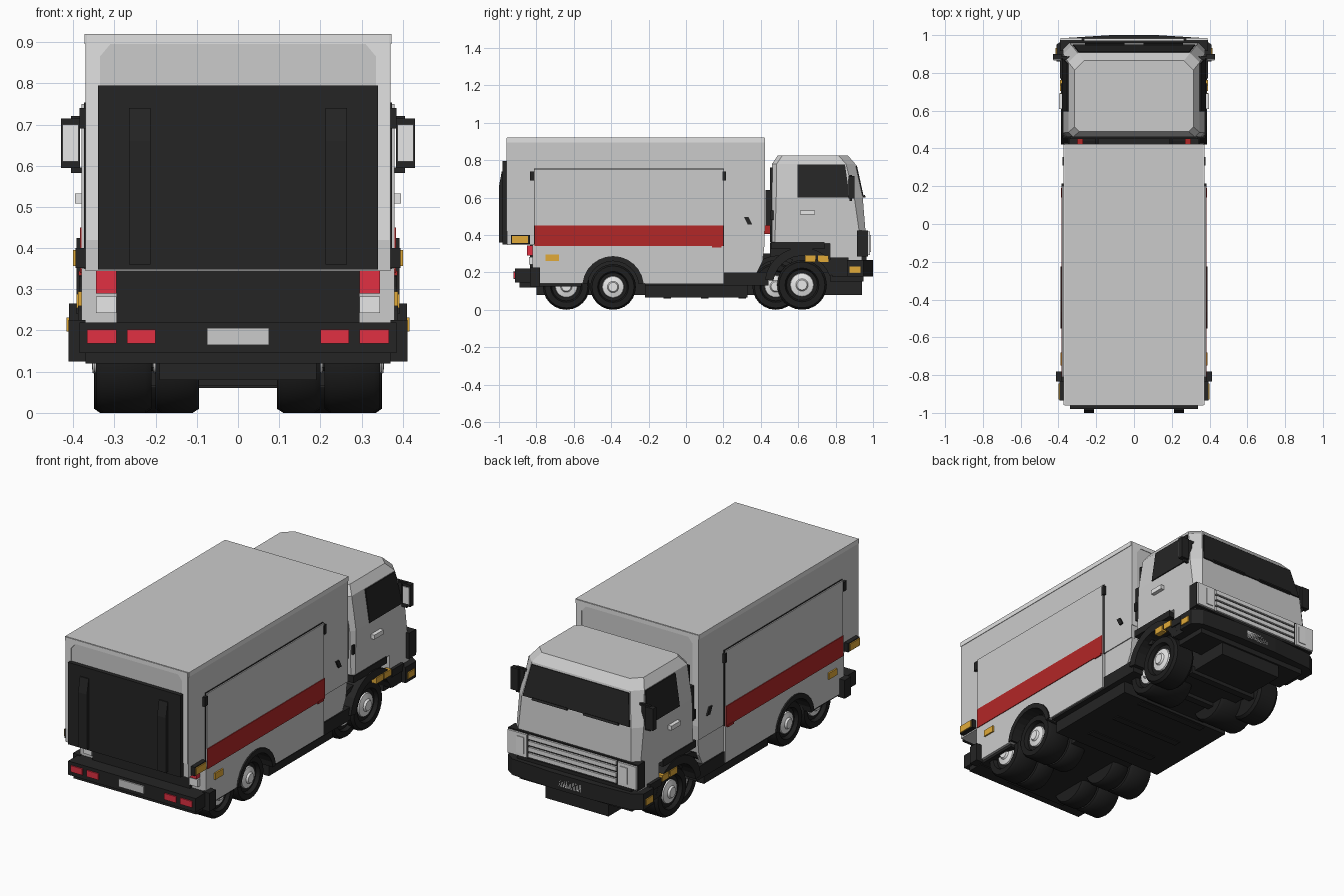
import bpy, bmesh, math
from mathutils import Vector

cube = bpy.data.objects.get("Cube")
if cube:
    bpy.data.objects.remove(cube)


def material(name, r, g, b):
    m = bpy.data.materials.new(name)
    m.use_nodes = True
    m.diffuse_color = (r, g, b, 1)
    m.node_tree.nodes["Principled BSDF"].inputs["Base Color"].default_value = (r, g, b, 1)
    return m


GREY = material("body grey", .6, .6, .6)
LIGHT = material("trim light grey", .76, .76, .76)
WHITE = material("lamp white", .9, .9, .9)
BLACK = material("trim black", .018, .018, .018)
TYRE = material("tyre black", .013, .013, .013)
STRIPE = material("stripe red", .45, .02, .02)
LAMP = material("lamp red", .75, .03, .055)
AMBER = material("lamp amber", .75, .4, .04)


def finish(name, bm, mat):
    bmesh.ops.recalc_face_normals(bm, faces=bm.faces)
    mesh = bpy.data.meshes.new(name)
    bm.to_mesh(mesh)
    bm.free()
    mesh.materials.append(mat)
    obj = bpy.data.objects.new(name, mesh)
    bpy.context.collection.objects.link(obj)
    return obj


def loft(name, rings, mat):
    """Skin a list of equal-length closed rings and cap both ends."""
    bm = bmesh.new()
    vs = [[bm.verts.new(p) for p in ring] for ring in rings]
    n = len(vs[0])
    for a, b in zip(vs, vs[1:]):
        for i in range(n):
            j = (i + 1) % n
            bm.faces.new((a[i], a[j], b[j], b[i]))
    bm.faces.new(vs[0])
    bm.faces.new(vs[-1])
    return finish(name, bm, mat)


def box(name, x, y, z, mat):
    ring = [(x[0], y[0]), (x[1], y[0]), (x[1], y[1]), (x[0], y[1])]
    return loft(name, [[(a, b, h) for a, b in ring] for h in z], mat)


def side_profile(name, pts, x, mat):
    return loft(name, [[(h, a, b) for a, b in pts] for h in x], mat)


def pair(name, x, y, z, mat):
    for side, s in (("left", 1), ("right", -1)):
        box(f"{side}_{name}", (s * x[0], s * x[1]), y, z, mat)


def plate(name, pts, mat, t=.006):
    pts = [Vector(p) for p in pts]
    n = (pts[1] - pts[0]).cross(pts[2] - pts[0]).normalized() * t
    return loft(name, [[p - n for p in pts], [p + n for p in pts]], mat)


def arc(cy, cz, r, a0, a1, n=12):
    return [(cy + r * math.cos(math.radians(a0 + (a1 - a0) * i / n)),
             cz + r * math.sin(math.radians(a0 + (a1 - a0) * i / n))) for i in range(n + 1)]


def turned(name, y, z, profile, mat, n=24):
    """Solid of (x, radius) steps around an axle."""
    rings = [[(x, y + r * math.cos(math.tau * i / n), z + r * math.sin(math.tau * i / n))
              for i in range(n)] for x, r in profile]
    obj = loft(name, rings, mat)
    bpy.context.view_layer.objects.active = obj
    obj.select_set(True)
    bpy.ops.object.shade_smooth_by_angle(angle=math.radians(35))
    obj.select_set(False)


def wheel(name, y, r, x0, x1):
    for side, s in (("left", 1), ("right", -1)):
        turned(f"{side}_{name}_tyre", y, r,
               [(s * x0, r * .7), (s * x0, r * .92), (s * (x0 + .015), r), (s * (x1 - .015), r),
                (s * x1, r * .92), (s * x1, r * .68), (s * (x1 - .02), r * .62)], TYRE)
        turned(f"{side}_{name}_hub", y, r,
               [(s * (x1 - .03), r * .5), (s * (x1 - .012), r * .46), (s * (x1 - .005), r * .25),
                (s * (x1 + .005), r * .2)], WHITE)


# Wheels and axles
wheel("front_wheel", .62, .133, .22, .35)
wheel("second_wheel", .48, .125, .1, .32)
wheel("rear_wheel", -.39, .122, .21, .348)
wheel("rear_inner_wheel", -.39, .122, .095, .2)
wheel("tail_wheel", -.64, .125, .21, .345)
wheel("tail_inner_wheel", -.64, .125, .095, .2)
for y in (.62, -.39, -.64):
    turned("axle", y, .125, [(-.25, .025), (.25, .025)], BLACK, 10)

# Chassis and undertray
box("chassis", (-.19, .19), (-.8, .94), (.08, .3), BLACK)
box("belly", (-.34, .34), (-.22, .33), (.065, .15), BLACK)
box("rear_undertray", (-.365, .365), (-.82, -.56), (.125, .142), BLACK)
box("mid_undertray", (-.372, .372), (-.22, .44), (.13, .2), BLACK)
box("cab_undertray", (-.34, .34), (.77, .95), (.15, .24), BLACK)
for i in range(5):
    box("cross_member", (-.21, .21), (-.12 + i * .2, -.08 + i * .2), (.06, .1), BLACK)

# Cargo box with end frames and roof edges
box("cargo_box", (-.37, .37), (-.957, .42), (.345, .918), GREY)
for y in ((-.96, -.956), (.419, .423)):
    pair("end_frame", (.335, .368), y, (.42, .918), LIGHT)
    box("end_frame_top", (-.335, .335), y, (.895, .918), LIGHT)
    for s in (-1, 1):
        corner = [(s * .335, .895), (s * .335, .865), (s * .31, .895)]
        loft("end_frame_corner", [[(a, h, b) for a, b in corner] for h in y], LIGHT)
pair("roof_edge", (.368, .373), (-.957, .42), (.895, .92), LIGHT)
box("roof", (-.37, .37), (-.957, .42), (.915, .92), GREY)

# Lower body with open wheel arches
arch = arc(-.39, .122, .155, 173, 7)
side_profile("lower_body", [(-.82, .14)] + arch + [(.2, .14), (.2, .35), (-.82, .35)],
             (-.38, .38), GREY)
side_profile("locker", [(.2, .2), (.38, .2), (.41, .26), (.42, .35), (.2, .35)], (-.365, .365), GREY)
for s in (-1, 1):
    ring = arc(-.39, .122, .165, 173, 7) + arc(-.39, .122, .138, 7, 173)
    side_profile("rear_fender", ring, (s * .3, s * .388), BLACK)

# Side panels, stripe and hinges
pair("panel_seam", (.365, .374), (-.814, .204), (.34, .754), BLACK)
pair("side_panel", (.365, .38), (-.81, .2), (.345, .75), GREY)
pair("side_stripe", (.378, .384), (-.81, .2), (.34, .45), STRIPE)
pair("stripe_catch", (.38, .387), (.14, .19), (.333, .345), STRIPE)
pair("rear_hinge", (.365, .385), (-.835, -.81), (.69, .74), BLACK)
pair("front_hinge", (.365, .385), (.195, .215), (.69, .74), BLACK)
for s in (-1, 1):
    slot = [(.31, .495), (.335, .495), (.355, .455), (.33, .455)]
    side_profile("locker_latch", slot, (s * .365, s * .378), BLACK)

# Tail lift
box("tail_lift", (-.34, .34), (-.98, -.955), (.348, .795), BLACK)
for s in (-1, 1):
    rib = [(-.975, .36), (-1, .36), (-1, .66), (-.985, .74), (-.975, .74)]
    side_profile("lift_rib", rib, (s * .212, s * .265), BLACK)

# Tail end: panel, lamps, bumper
box("tail_panel", (-.295, .295), (-.835, -.8), (.2, .346), BLACK)
pair("tail_lamp", (.295, .345), (-.85, -.81), (.29, .344), LAMP)
pair("reverse_lamp", (.295, .345), (-.84, -.81), (.243, .283), WHITE)
box("rear_bumper", (-.385, .385), (-.915, -.8), (.145, .22), BLACK)
box("rear_bumper_lip", (-.37, .37), (-.89, -.8), (.12, .16), BLACK)
pair("bumper_end", (.37, .412), (-.835, -.78), (.125, .225), BLACK)
for x in ((.2, .27), (.295, .367)):
    pair("bumper_lamp", x, (-.922, -.91), (.168, .202), LAMP)
box("rear_plate", (-.075, .075), (-.922, -.91), (.165, .206), GREY)

# Cab shell: height, half width, back, front, corner cut
cab_rings = []
for z, hx, yb, yf, c in ((.355, .375, .46, .965, .03), (.6, .375, .46, .945, .045),
                         (.78, .347, .46, .905, .05), (.825, .315, .49, .865, .05)):
    b = c * .5
    cab_rings.append([(-hx + b, yb, z), (hx - b, yb, z), (hx, yb + b, z), (hx, yf - c, z),
                      (hx - c, yf, z), (-hx + c, yf, z), (-hx, yf - c, z), (-hx, yb + b, z)])
loft("cab", cab_rings, GREY)
box("cab_nose", (-.375, .375), (.77, .94), (.23, .357), GREY)
box("nose_front", (-.345, .345), (.93, .965), (.23, .357), BLACK)
box("wheel_well", (-.2, .2), (.45, .78), (.2, .357), BLACK)
pair("cab_sill", (.2, .38), (.455, .74), (.325, .362), BLACK)
for s in (-1, 1):
    ring = arc(.62, .133, .2, 172, 18) + arc(.62, .133, .155, 18, 172)
    side_profile("front_fender", ring, (s * .3, s * .386), BLACK)
    ring = arc(.49, .125, .165, 176, 60) + arc(.49, .125, .14, 60, 176)
    side_profile("second_fender", ring, (s * .2, s * .35), BLACK)

# Windows
plate("windscreen", [(-.322, .944, .605), (.322, .944, .605), (.293, .908, .77), (-.293, .908, .77)], BLACK)
for s in (-1, 1):
    plate("side_window", [(s * .374, .595, .6), (s * .374, .875, .6), (s * .348, .85, .775),
                          (s * .348, .595, .775)], BLACK)
    plate("wiper", [(s * .05, .955, .6), (s * .26, .955, .6), (s * .26, .95, .612),
                    (s * .05, .95, .612)], BLACK)

# Door handles and mirrors
pair("door_handle", (.37, .396), (.61, .69), (.508, .532), WHITE)
for z in (.59, .715):
    pair("mirror_arm", (.34, .405), (.875, .888), (z - .008, z + .006), BLACK)
pair("mirror_mount", (.355, .378), (.868, .89), (.6, .715), BLACK)
pair("mirror_case", (.383, .43), (.87, .9), (.595, .715), BLACK)
pair("mirror_glass", (.387, .426), (.865, .872), (.61, .7), WHITE)

# Grille and headlamps
box("grille_back", (-.275, .275), (.94, .972), (.285, .425), BLACK)
for i in range(4):
    z = .297 + i * .033
    box("grille_bar", (-.265, .265), (.96, .982), (z, z + .023), LIGHT)
pair("headlamp_case", (.27, .392), (.915, .973), (.285, .425), BLACK)
pair("headlamp", (.275, .388), (.965, .984), (.292, .418), LIGHT)
pair("headlamp_lens", (.29, .335), (.98, .988), (.31, .4), WHITE)

# Front bumper
half = [(.41, .86), (.41, .95), (.36, .985), (.12, 1)]
plan = [(.385, .78), (.385, .86)] + half + [(-a, b) for a, b in reversed(half)] + [(-.385, .86), (-.385, .78)]
loft("front_bumper", [[(a, b, z) for a, b in plan] for z in (.178, .265)], BLACK)
pair("bumper_corner", (.36, .392), (.77, .87), (.24, .28), BLACK)
box("front_plate", (-.07, .07), (.99, 1), (.2, .24), WHITE)

# Side markers
pair("box_marker_case", (.36, .394), (-.935, -.835), (.352, .4), BLACK)
pair("box_marker", (.38, .4), (-.93, -.845), (.357, .395), AMBER)
pair("body_marker", (.375, .388), (-.75, -.68), (.26, .295), AMBER)
for y, z, x in ((.635, .255, .392), (.705, .255, .392), (.875, .197, .416)):
    pair("cab_marker", (.36, x), (y, y + .058), (z, z + .034), AMBER)

# Fittings between cab and box
pair("air_intake", (.3, .345), (.424, .462), (.45, .64), BLACK)
pair("coupling", (.27, .32), (.42, .462), (.405, .45), STRIPE)
pair("door_catch", (.37, .378), (.452, .468), (.48, .53), BLACK)
box("cab_rear_seal", (-.34, .34), (.45, .462), (.36, .76), BLACK)
